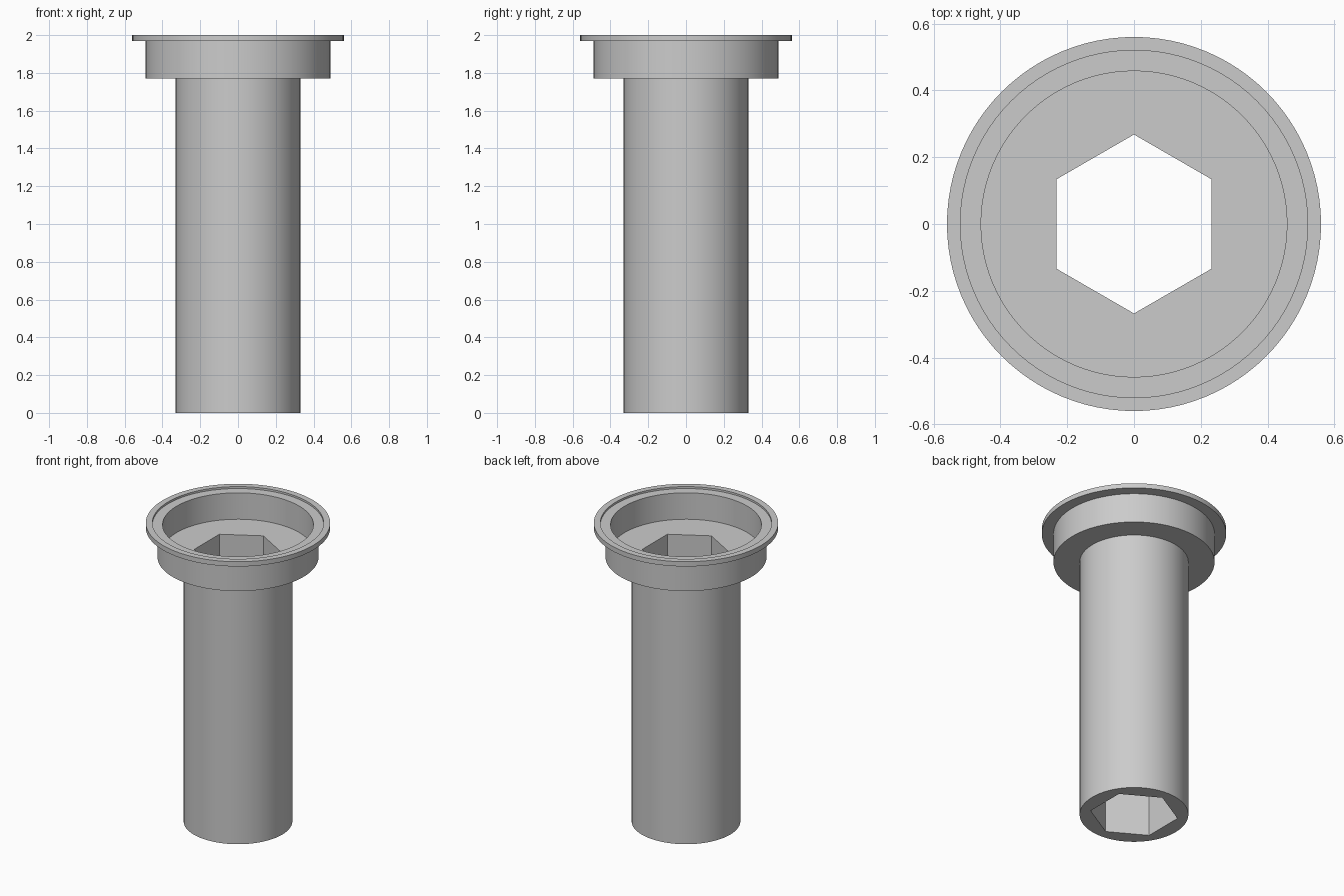
import bpy, bmesh, math

if "Cube" in bpy.data.objects:
    bpy.data.objects.remove(bpy.data.objects["Cube"])

SEG = 96          # divisible by 6 so the hexagon corners fall on vertices
HEX_FLAT = 0.232  # centre to flat of the hexagonal bore

grey = bpy.data.materials.new("plain grey")
grey.diffuse_color = (0.6, 0.6, 0.6, 1)
grey.use_nodes = True
grey.node_tree.nodes["Principled BSDF"].inputs["Base Color"].default_value = grey.diffuse_color


def hex_radius(angle):
    # flats face +-x, corners point to +-y
    off = (angle + math.pi / 6) % (math.pi / 3) - math.pi / 6
    return HEX_FLAT / math.cos(off)


# Closed section (radius, z); radius None follows the hexagonal bore
profile = [
    (None, 0.0), (0.33, 0.0),       # shaft bottom
    (0.33, 1.77), (0.489, 1.77),    # underside of collar
    (0.489, 1.968), (0.56, 1.968),  # underside of flange
    (0.56, 2.0), (0.52, 2.0),       # flange rim
    (0.52, 1.987), (0.458, 1.987),  # shallow ledge
    (0.458, 1.81), (None, 1.81),    # cup wall and floor
]

bm = bmesh.new()
rings = []
for radius, z in profile:
    ring = []
    for i in range(SEG):
        a = 2 * math.pi * i / SEG
        r = hex_radius(a) if radius is None else radius
        ring.append(bm.verts.new((r * math.cos(a), r * math.sin(a), z)))
    rings.append(ring)

# Join each ring to the next, the last one back to the first
for k, lower in enumerate(rings):
    upper = rings[(k + 1) % len(rings)]
    for i in range(SEG):
        j = (i + 1) % SEG
        bm.faces.new((lower[i], lower[j], upper[j], upper[i]))
bmesh.ops.recalc_face_normals(bm, faces=bm.faces)

mesh = bpy.data.meshes.new("flanged_sleeve")
bm.to_mesh(mesh)
bm.free()
mesh.materials.append(grey)
sleeve = bpy.data.objects.new("flanged_sleeve", mesh)
bpy.context.collection.objects.link(sleeve)

# Smooth round walls, sharp rims and bore corners
bpy.context.view_layer.objects.active = sleeve
sleeve.select_set(True)
bpy.ops.object.shade_smooth_by_angle(angle=math.radians(30))
